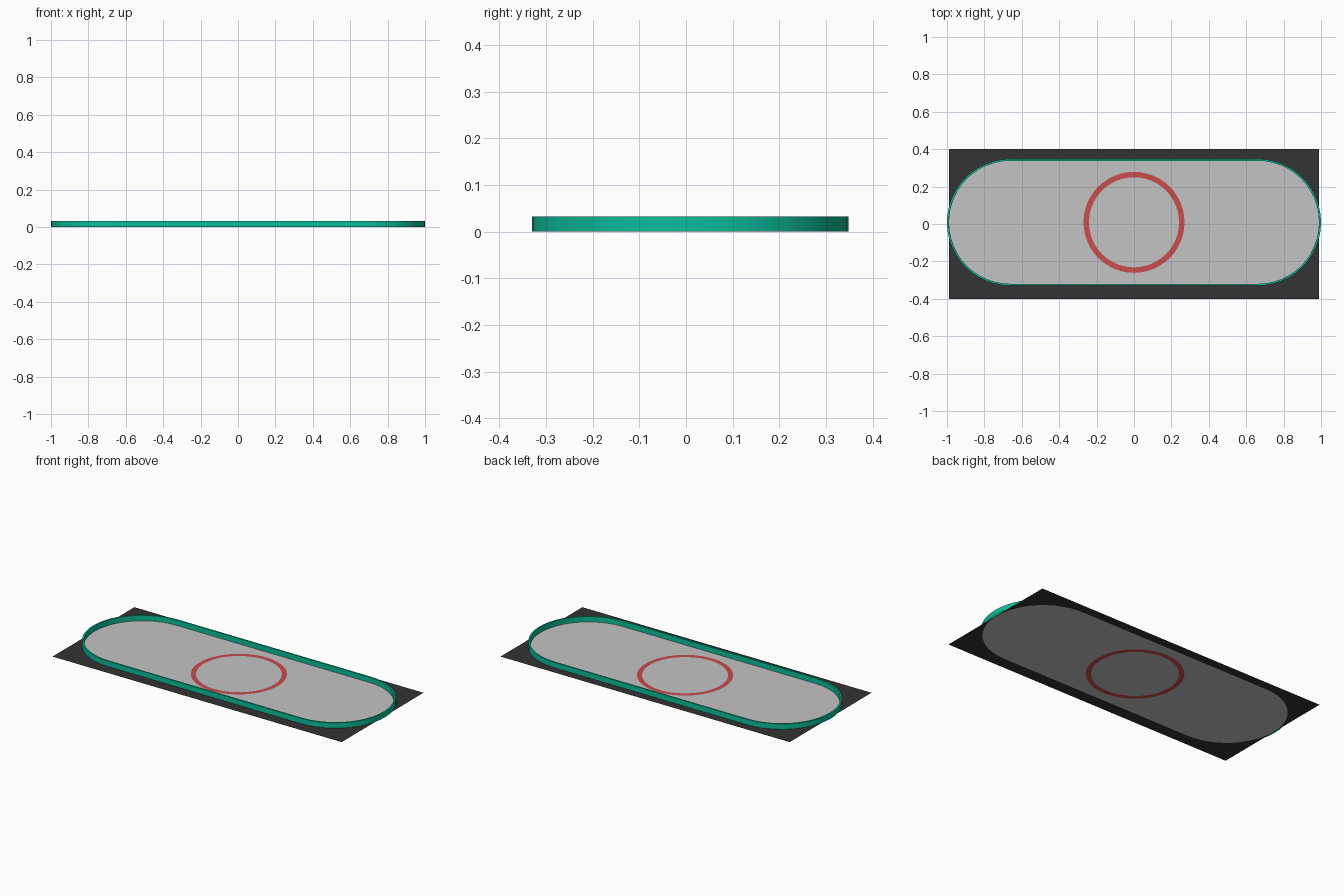
import bpy, bmesh, math

if "Cube" in bpy.data.objects:
    bpy.data.objects.remove(bpy.data.objects["Cube"])

CY = 0.009            # the oval sits slightly behind the slab centre
SEG = 24              # segments per half circle


def material(name, rgb):
    m = bpy.data.materials.new(name)
    m.diffuse_color = (*rgb, 1)
    m.use_nodes = True
    m.node_tree.nodes["Principled BSDF"].inputs["Base Color"].default_value = m.diffuse_color
    return m


dark = material("charcoal", (0.033, 0.033, 0.033))
grey = material("light grey", (0.55, 0.55, 0.55))
red = material("red", (0.58, 0.075, 0.075))
teal = material("teal", (0.004, 0.51, 0.32))


def arc(cx, r, a0, a1, n=SEG):
    steps = [math.radians(a0 + (a1 - a0) * i / n) for i in range(n + 1)]
    return [(cx + r * math.cos(a), CY + r * math.sin(a)) for a in steps]


def upper_oval(half_len, r):
    """Upper half of a stadium outline, right tip to left tip."""
    c = half_len - r
    return arc(c, r, 0, 90, SEG // 2) + arc(-c, r, 90, 180, SEG // 2)


def mirrored(pts):
    return [(x, 2 * CY - y) for x, y in pts]


def make(name, mat, faces):
    """Build an object from lists of 3D points, one list per face."""
    bm = bmesh.new()
    for f in faces:
        bm.faces.new([bm.verts.new(p) for p in f])
    bmesh.ops.remove_doubles(bm, verts=bm.verts, dist=1e-5)
    me = bpy.data.meshes.new(name)
    bm.to_mesh(me)
    bm.free()
    me.materials.append(mat)
    ob = bpy.data.objects.new(name, me)
    bpy.context.collection.objects.link(ob)
    return ob


def flat(name, mat, polys):
    """Flat part on z = 0 with every face turned upward."""
    ob = make(name, mat, [[(x, y, 0) for x, y in p] for p in polys])
    bm = bmesh.new()
    bm.from_mesh(ob.data)
    bmesh.ops.triangulate(bm, faces=bm.faces)
    for f in bm.faces:
        f.normal_update()
        if f.normal.z < 0:
            f.normal_flip()
    bm.to_mesh(ob.data)
    bm.free()
    return ob


# dark surround with an oval opening
edge = upper_oval(0.989, 0.333)
flat("surround", dark, [
    edge + [(-0.99, CY), (-0.99, 0.4), (0.99, 0.4), (0.99, CY)],
    mirrored(edge) + [(-0.99, CY), (-0.99, -0.4), (0.99, -0.4), (0.99, CY)]])

# grey floor around the circle, and inside it
outer, inner = arc(0, 0.27, 0, 180), arc(0, 0.241, 0, 180)
half = edge + outer[::-1]
flat("floor", grey, [half, mirrored(half)])
flat("centre_disc", grey, [inner, mirrored(inner)])

# red centre circle
quads = [[outer[i], outer[i + 1], inner[i + 1], inner[i]] for i in range(SEG)]
flat("centre_circle", red, quads + [mirrored(q) for q in quads])

# low teal wall around the floor
H, T = 0.033, 0.01


def loop(half_len, r):
    up = upper_oval(half_len, r)
    return up + mirrored(up)[::-1][1:-1]


a, b = loop(1.0, 0.339), loop(1.0 - T, 0.339 - T)
walls = []
for i in range(len(a)):
    j = (i + 1) % len(a)
    (ax, ay), (cx, cy) = a[i], a[j]
    (bx, by), (dx, dy) = b[i], b[j]
    walls += [
        [(ax, ay, 0), (cx, cy, 0), (cx, cy, H), (ax, ay, H)],
        [(dx, dy, 0), (bx, by, 0), (bx, by, H), (dx, dy, H)],
        [(ax, ay, H), (cx, cy, H), (dx, dy, H), (bx, by, H)]]
wall = make("wall", teal, walls)
bpy.context.view_layer.objects.active = wall
wall.select_set(True)
bpy.ops.object.shade_smooth_by_angle(angle=math.radians(30))
